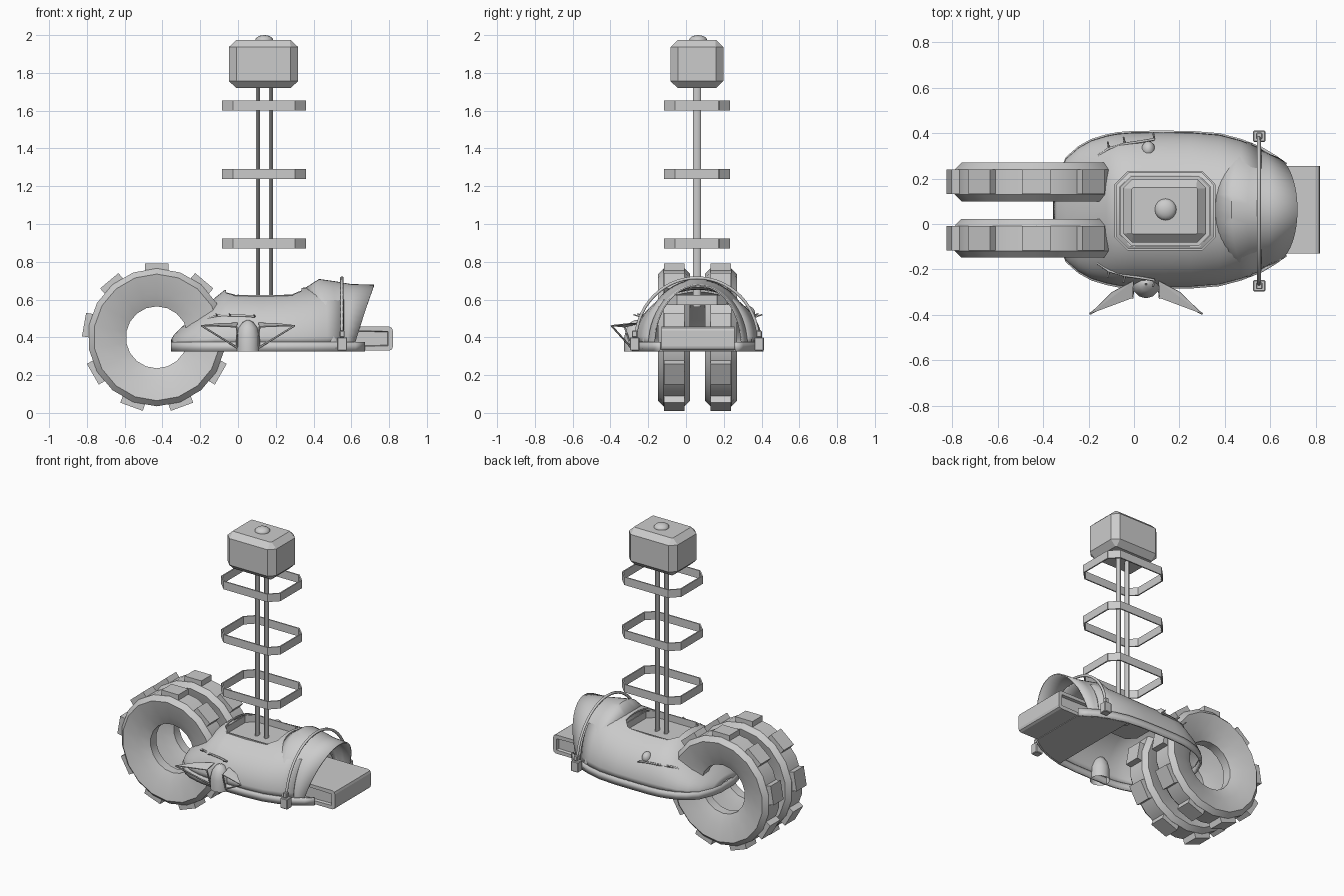
import bpy, bmesh, math
from mathutils import Vector, Matrix

if "Cube" in bpy.data.objects:
    bpy.data.objects.remove(bpy.data.objects["Cube"])

CY = 0.063                       # centre line of the body in y
grey = bpy.data.materials.new("light_grey")
grey.diffuse_color = (0.6, 0.6, 0.6, 1)
grey.use_nodes = True
grey.node_tree.nodes["Principled BSDF"].inputs["Base Color"].default_value = grey.diffuse_color


def make(name, bm, smooth=None, thick=0):
    bmesh.ops.recalc_face_normals(bm, faces=bm.faces)
    me = bpy.data.meshes.new(name)
    bm.to_mesh(me)
    bm.free()
    ob = bpy.data.objects.new(name, me)
    bpy.context.collection.objects.link(ob)
    me.materials.append(grey)
    if thick:
        m = ob.modifiers.new("thickness", 'SOLIDIFY')
        m.thickness, m.offset = thick, 0
    if smooth:
        bpy.ops.object.select_all(action='DESELECT')
        ob.select_set(True)
        bpy.context.view_layer.objects.active = ob
        bpy.ops.object.shade_smooth_by_angle(angle=math.radians(smooth))
    return ob


def loft(rows, loop=False):
    """Skin a list of point rows; loop joins the last row to the first."""
    bm = bmesh.new()
    vs = [[bm.verts.new(p) for p in r] for r in rows]
    for a, b in zip(vs, vs[1:] + (vs[:1] if loop else [])):
        for i in range(len(a) - 1):
            bm.faces.new((a[i], a[i + 1], b[i + 1], b[i]))
    return bm


def prism(points, vec):
    bm = bmesh.new()
    f = bm.faces.new([bm.verts.new(p) for p in points])
    r = bmesh.ops.extrude_face_region(bm, geom=[f])
    bmesh.ops.translate(bm, vec=vec, verts=[v for v in r['geom'] if isinstance(v, bmesh.types.BMVert)])
    return bm


def box(name, lo, hi, bevel=0):
    bm = prism([(lo[0], lo[1], lo[2]), (hi[0], lo[1], lo[2]), (hi[0], hi[1], lo[2]), (lo[0], hi[1], lo[2])],
               (0, 0, hi[2] - lo[2]))
    if bevel:
        bmesh.ops.bevel(bm, geom=bm.edges[:], offset=bevel, segments=1, affect='EDGES')
    return make(name, bm)


def ball(name, centre, size):
    bm = bmesh.new()
    bmesh.ops.create_uvsphere(bm, u_segments=16, v_segments=10, radius=1,
                              matrix=Matrix.Translation(centre) @ Matrix.Diagonal((*size, 1)))
    return make(name, bm, 60)


def rod(name, points, radius):
    cu = bpy.data.curves.new(name, 'CURVE')
    cu.dimensions, cu.bevel_depth, cu.bevel_resolution, cu.use_fill_caps = '3D', radius, 1, True
    sp = cu.splines.new('POLY')
    sp.points.add(len(points) - 1)
    for p, co in zip(sp.points, points):
        p.co = (*co, 1)
    cu.materials.append(grey)
    ob = bpy.data.objects.new(name, cu)
    bpy.context.collection.objects.link(ob)
    return ob


def octagon(hx, hy, c, z, cx=0.137, cy=0.058):
    q = [(hx, hy - c), (hx - c, hy), (c - hx, hy), (-hx, hy - c),
         (-hx, c - hy), (c - hx, -hy), (hx - c, -hy), (hx, c - hy)]
    return [(cx + x, cy + y, z) for x, y in q]


# Twin wheels: revolved tyre with nine tread blocks each
WX, WZ = -0.43, 0.40
half = [(0.365, 0.055), (0.335, 0.085), (0.235, 0.062), (0.164, 0.03)]
profile = half[::-1] + [(r, -y) for r, y in half]
profile.append(profile[0])
for side, wy in (("rear", 0.185), ("front", -0.063)):
    rows = [[(WX + r * math.cos(a), wy + y, WZ + r * math.sin(a)) for r, y in profile]
            for a in (math.tau * (i + 0.5) / 18 for i in range(18))]
    bm = loft(rows, loop=True)
    bmesh.ops.remove_doubles(bm, verts=bm.verts, dist=1e-5)
    make(side + "_tyre", bm, 28)
    bm = bmesh.new()
    for k in range(9):
        m = (Matrix.Translation((WX, wy, WZ)) @ Matrix.Rotation(math.tau * k / 9, 4, 'Y')
             @ Matrix.Translation((0, 0, 0.366)) @ Matrix.Diagonal((0.126, 0.108, 0.05, 1)))
        bmesh.ops.create_cube(bm, size=1, matrix=m)
    make(side + "_treads", bm)

# Body shell: arched sections (x, half width, top height)
SEC = [(-0.35, 0.06, 0.385), (-0.335, 0.13, 0.41), (-0.295, 0.222, 0.45), (-0.24, 0.27, 0.50),
       (-0.186, 0.30, 0.545), (-0.12, 0.32, 0.605), (-0.07, 0.33, 0.645), (0, 0.335, 0.65),
       (0.12, 0.336, 0.645), (0.25, 0.335, 0.65), (0.375, 0.325, 0.66), (0.47, 0.30, 0.675), (0.56, 0.265, 0.67)]
ARC = [math.pi * i / 28 for i in range(29)]
bm = loft([[(x, CY + w * math.cos(a), 0.37 + (h - 0.37) * math.sin(a)) for a in ARC] for x, w, h in SEC])
body = make("body_shell", bm, 40, 0.01)

# Octagonal well in the top of the body
cutter = make("well_cutter", prism(octagon(0.20, 0.155, 0.05, 0.5), (0, 0, 0.4)))
cutter.hide_render = True
cutter.hide_set(True)
cut = body.modifiers.new("well", 'BOOLEAN')
cut.object, cut.operation, cut.solver = cutter, 'DIFFERENCE', 'EXACT'
floor = octagon(0.20, 0.155, 0.05, 0.575)
bm = bmesh.new()
bm.faces.new([bm.verts.new(p) for p in floor])
make("well_floor", bm, thick=0.008)
wall = [octagon(0.20, 0.155, 0.05, z) for z in (0.575, 0.625)]
make("well_wall", loft([r + r[:1] for r in wall]), thick=0.008)

# Flat rim band running round the base
OUT = [(x, w + 0.006) for x, w, h in SEC] + [(0.62, 0.235), (0.67, 0.20)]
line = [(x, CY + w) for x, w in reversed(OUT)] + [(x, CY - w) for x, w in OUT]
make("base_rim", loft([[(x, y, z) for x, y in line] for z in (0.325, 0.375)]), 40, 0.012)

# Floor plate under the nose
nose = [(x, w) for x, w in OUT if x > 0.36]
pts = [(x, CY + w, 0.326) for x, w in reversed(nose)] + [(x, CY - w, 0.326) for x, w in nose]
make("nose_floor", prism(pts, (0, 0, 0.01)))

# Flared hood open at the front: (top x, base x, half width, top height)
HOOD = [(0.36, 0.49, 0.298, 0.66), (0.43, 0.52, 0.29, 0.705), (0.50, 0.545, 0.268, 0.695),
        (0.60, 0.575, 0.25, 0.678), (0.72, 0.61, 0.232, 0.675)]
rows = [[(b + (t - b) * math.sin(a), CY + w * math.cos(a), 0.34 + (h - 0.34) * math.sin(a) ** 0.95 if 0 < a < 3.14 else 0.34)
         for a in ARC] for t, b, w, h in HOOD]
make("hood", loft(rows), 40, 0.008)

# Strap arch with its two anchor blocks
rod("strap_arch", [(0.55, 0.058 + 0.325 * math.cos(a), 0.38 + 0.335 * math.sin(a)) for a in ARC], 0.009)
for s, y in (("rear", 0.387), ("front", -0.272)):
    box(s + "_anchor", (0.525, y - 0.025, 0.33), (0.578, y + 0.025, 0.40), 0.004)
    box(s + "_anchor_cap", (0.538, y - 0.015, 0.40), (0.565, y + 0.015, 0.435), 0.004)

# Front bumper block with recessed slots in both ends
y0, y1 = -0.13, 0.256
prof = [(0.44, 0.33), (0.80, 0.33), (0.815, 0.337), (0.82, 0.352), (0.82, 0.435), (0.815, 0.45), (0.80, 0.457), (0.44, 0.457)]
bm = prism([(x, y0, z) for x, z in prof], (0, y1 - y0, 0))
bmesh.ops.recalc_face_normals(bm, faces=bm.faces)
ends = [f for f in bm.faces if abs(f.normal.y) > 0.9]
bmesh.ops.inset_individual(bm, faces=ends, thickness=0.026)
bmesh.ops.inset_individual(bm, faces=ends, thickness=0.004, depth=-0.02)
make("bumper", bm)

# Twin masts, three hoops, head box and top knob
for s, x in (("left", 0.106), ("right", 0.175)):
    bm = prism([(x + 0.011 * math.cos(a), 0.058 + 0.021 * math.sin(a), 0.56)
                for a in (math.tau * (i + 0.5) / 12 for i in range(12))], (0, 0, 1.2))
    make(s + "_mast", bm, 40)
for i, z in enumerate((0.87, 1.237, 1.60)):
    rows = [octagon(0.218, 0.17, 0.055, h) for h in (z, z + 0.054)]
    make("hoop_%d" % (i + 1), loft([r + r[:1] for r in rows]), thick=0.009)
bm = bmesh.new()
levels = [(0.145, 0.103, 1.72), (0.183, 0.14, 1.757), (0.183, 0.14, 1.937), (0.145, 0.103, 1.973)]
rings = [[bm.verts.new(p) for p in octagon(hx, hy, 0.04 if hx > 0.15 else 0.006, z, 0.135)] for hx, hy, z in levels]
for a, b in zip(rings, rings[1:]):
    for i in range(8):
        bm.faces.new((a[i], a[(i + 1) % 8], b[(i + 1) % 8], b[i]))
bm.faces.new(rings[0])
bm.faces.new(rings[-1])
make("head_box", bm)
ball("top_knob", (0.139, 0.064, 1.972), (0.048, 0.048, 0.028))

# Winged ornament on the front side
FX, FY = 0.053, -0.265
shape = [(0.062, 0.325), (0.062, 0.40), (0.05, 0.45), (0.028, 0.48), (0.004, 0.492)]
rows = [[(FX + r * math.cos(a), FY + r * math.sin(a), z) for r, z in shape]
        for a in (math.tau * i / 12 for i in range(12))]
make("ornament_core", loft(rows, loop=True), 50)
for s, d in (("left", -1), ("right", 1)):
    tip, top = Vector((FX + d * 0.247, -0.395, 0.462)), Vector((FX + d * 0.055, -0.25, 0.475))
    mid, low = Vector((FX + d * 0.06, -0.325, 0.455)), Vector((FX + d * 0.058, -0.29, 0.345))
    bm = bmesh.new()
    v = [bm.verts.new(p) for p in (tip, tip.lerp(top, 0.5) + Vector((0, 0.022, 0.004)), top, mid)]
    bm.faces.new((v[0], v[1], v[2]))
    bm.faces.new((v[0], v[2], v[3]))
    make(s + "_wing", bm, thick=0.006)
    rod(s + "_wing_strut", [tip, low], 0.005)
    rod(s + "_wing_brace", [mid, low], 0.005)

# Side cords lying on the shell, and the lamp on the rear side
for s, d in (("rear", 1), ("front", -1)):
    path = [(-0.16, 0.235, 0.50), (-0.11, 0.27, 0.515), (-0.04, 0.29, 0.515), (0.03, 0.30, 0.515), (0.09, 0.31, 0.51)]
    rod(s + "_cord", [(x, CY + d * y, z) for x, y, z in path], 0.006)
    for i in (1, 2, 4):
        x, y, z = path[i]
        rod("%s_cord_hook_%d" % (s, i), [(x, CY + d * y, z), (x - 0.006, CY + d * (y + 0.03), z + 0.01)], 0.004)
ball("side_lamp", (0.063, 0.328, 0.53), (0.03, 0.037, 0.036))
